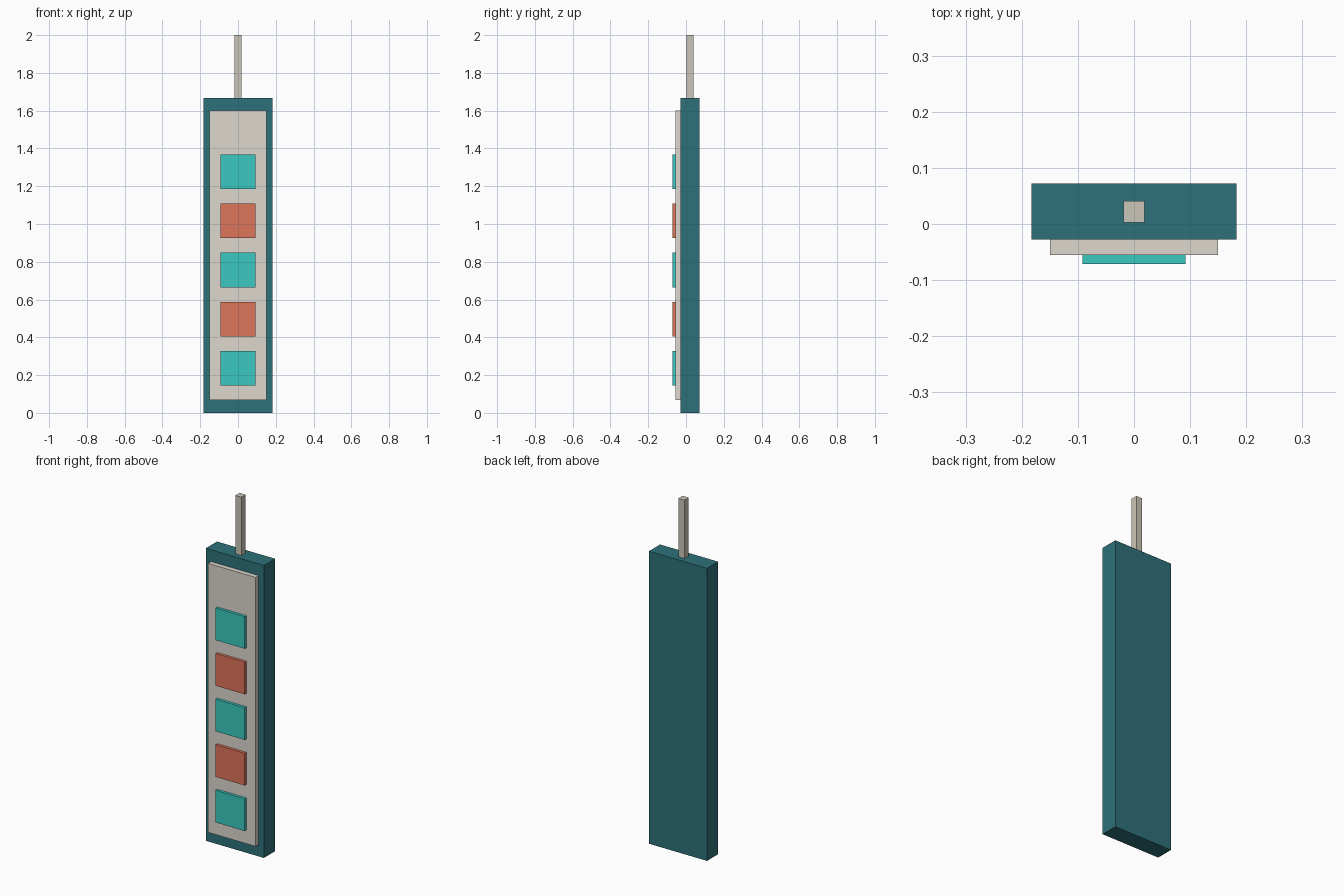
import bpy
import bmesh
from mathutils import Vector

if "Cube" in bpy.data.objects:
    bpy.data.objects.remove(bpy.data.objects["Cube"])


def material(name, rgb):
    """Material from 0-255 sRGB values, stored as linear colour."""
    m = bpy.data.materials.new(name)
    lin = [((c / 255 + 0.055) / 1.055) ** 2.4 for c in rgb]
    m.diffuse_color = (*lin, 1)
    m.use_nodes = True
    m.node_tree.nodes["Principled BSDF"].inputs["Base Color"].default_value = m.diffuse_color
    return m


def box(name, lo, hi, mat):
    """Axis-aligned box between two corners."""
    lo, hi = Vector(lo), Vector(hi)
    bm = bmesh.new()
    bmesh.ops.create_cube(bm, size=1)
    bmesh.ops.scale(bm, vec=hi - lo, verts=bm.verts)
    mesh = bpy.data.meshes.new(name)
    bm.to_mesh(mesh)
    bm.free()
    mesh.materials.append(mat)
    obj = bpy.data.objects.new(name, mesh)
    obj.location = (lo + hi) / 2
    bpy.context.collection.objects.link(obj)
    return obj


teal = material("dark_teal", (45, 113, 122))
cream = material("cream", (221, 215, 206))
stone = material("stone", (204, 198, 184))
aqua = material("aqua", (59, 201, 193))
coral = material("coral", (222, 117, 91))

# Main slab, raised front panel and top post
box("body", (-0.183, -0.028, 0), (0.183, 0.072, 1.667), teal)
box("front_panel", (-0.15, -0.055, 0.067), (0.15, -0.027, 1.6), cream)
box("top_post", (-0.019, 0.003, 1.66), (0.019, 0.041, 2.0), stone)

# Column of square tiles in alternating colours
for i in range(5):
    z = 0.237 + 0.2597 * i
    box(f"tile_{i + 1}", (-0.092, -0.071, z - 0.0915), (0.092, -0.054, z + 0.0915),
        coral if i % 2 else aqua)
